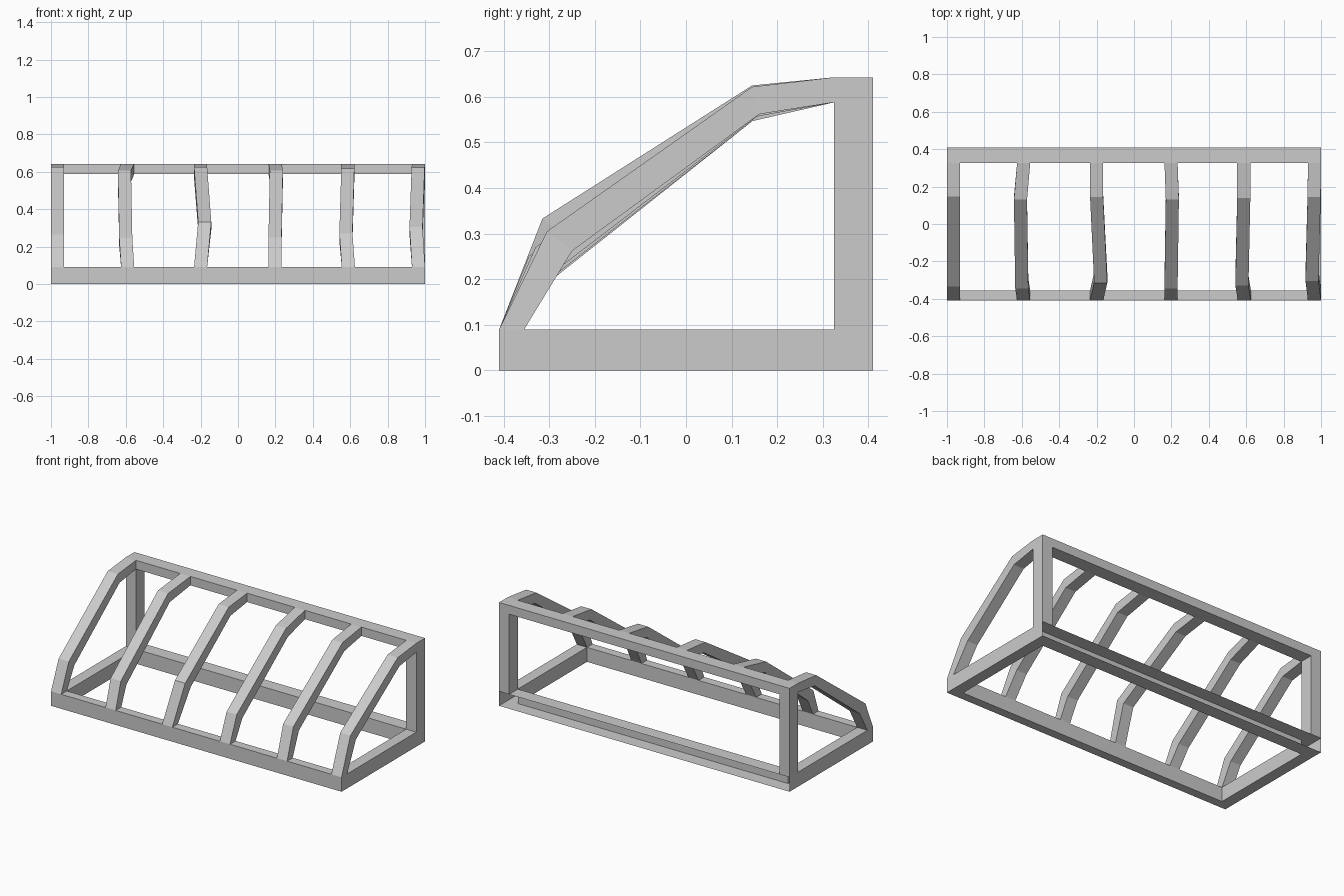
import bpy, bmesh

if "Cube" in bpy.data.objects:
    bpy.data.objects.remove(bpy.data.objects["Cube"])

XO, XI = 1.0, 0.93            # outer and inner half width of the frame
YF, YFI = -0.41, -0.355       # front beam
YB, YBI = 0.41, 0.325         # rear beam
ZB, ZT, ZTOP = 0.09, 0.588, 0.643


def finish(name, bm):
    bmesh.ops.recalc_face_normals(bm, faces=bm.faces[:])
    me = bpy.data.meshes.new(name)
    bm.to_mesh(me)
    bm.free()
    ob = bpy.data.objects.new(name, me)
    bpy.context.collection.objects.link(ob)
    return ob


def tube(name, sections):
    """Four-sided bar lofted through open-ended quad sections."""
    bm = bmesh.new()
    rings = [[bm.verts.new(p) for p in s] for s in sections]
    for a, b in zip(rings, rings[1:]):
        for i in range(4):
            j = (i + 1) % 4
            bm.faces.new((a[i], a[j], b[j], b[i]))
    return bm, rings


# Base: hollow rectangular ring, with the long rear face left open
bm = bmesh.new()
outer = [(-XO, YF), (XO, YF), (XO, YB), (-XO, YB)]
inner = [(-XI, YFI), (XI, YFI), (XI, YBI), (-XI, YBI)]
loops = [[bm.verts.new((x, y, z)) for x, y in pts]
         for pts, z in ((outer, 0), (outer, ZB), (inner, ZB), (inner, 0))]
for k in range(4):
    a, b = loops[k], loops[(k + 1) % 4]
    for i in range(4):
        j = (i + 1) % 4
        if k == 0 and i == 2:
            continue          # open rear channel
        bm.faces.new((a[i], a[j], b[j], b[i]))
finish("base_frame", bm)

# Rear corner posts
for side, label in ((-1, "left"), (1, "right")):
    xa, xb = sorted((side * XO, side * XI))
    bm, _ = tube("post", [[(xa, YBI, z), (xb, YBI, z), (xb, YB, z), (xa, YB, z)]
                          for z in (ZB, ZT)])
    finish(f"rear_post_{label}", bm)

# Top rear beam
bm, rings = tube("beam", [[(x, YBI, ZT), (x, YB, ZT), (x, YB, ZTOP), (x, YBI, ZTOP)]
                          for x in (-XO, XO)])
for r in rings:
    bm.faces.new(r)
finish("top_beam", bm)

# Bent ribs: x centres at the four stations, lower knee (y, z), upper knee (y, z)
ribs = [
    ((-.965, -.965, -.965, -.965), (-.335, .265), (.148, .625)),
    ((-.590, -.600, -.607, -.590), (-.345, .245), (.130, .607)),
    ((-.200, -.178, -.200, -.200), (-.315, .333), (.145, .625)),
    ((.197, .198, .205, .198), (-.345, .250), (.130, .607)),
    ((.590, .577, .587, .587), (-.330, .270), (.140, .617)),
    ((.965, .952, .963, .965), (-.305, .305), (.145, .622)),
]
HALF = 0.035
for n, (xs, k1, k2) in enumerate(ribs):
    out = [(YF, ZB), k1, k2, (YBI, ZTOP)]
    inn = [(YFI, ZB), (k1[0] + .055, k1[1] - .043),
           (k2[0] + .016, k2[1] - .06), (YBI, ZT)]
    bm, _ = tube("rib", [[(x - HALF, *o), (x + HALF, *o), (x + HALF, *i), (x - HALF, *i)]
                         for x, o, i in zip(xs, out, inn)])
    finish(f"rib_{n + 1}", bm)
